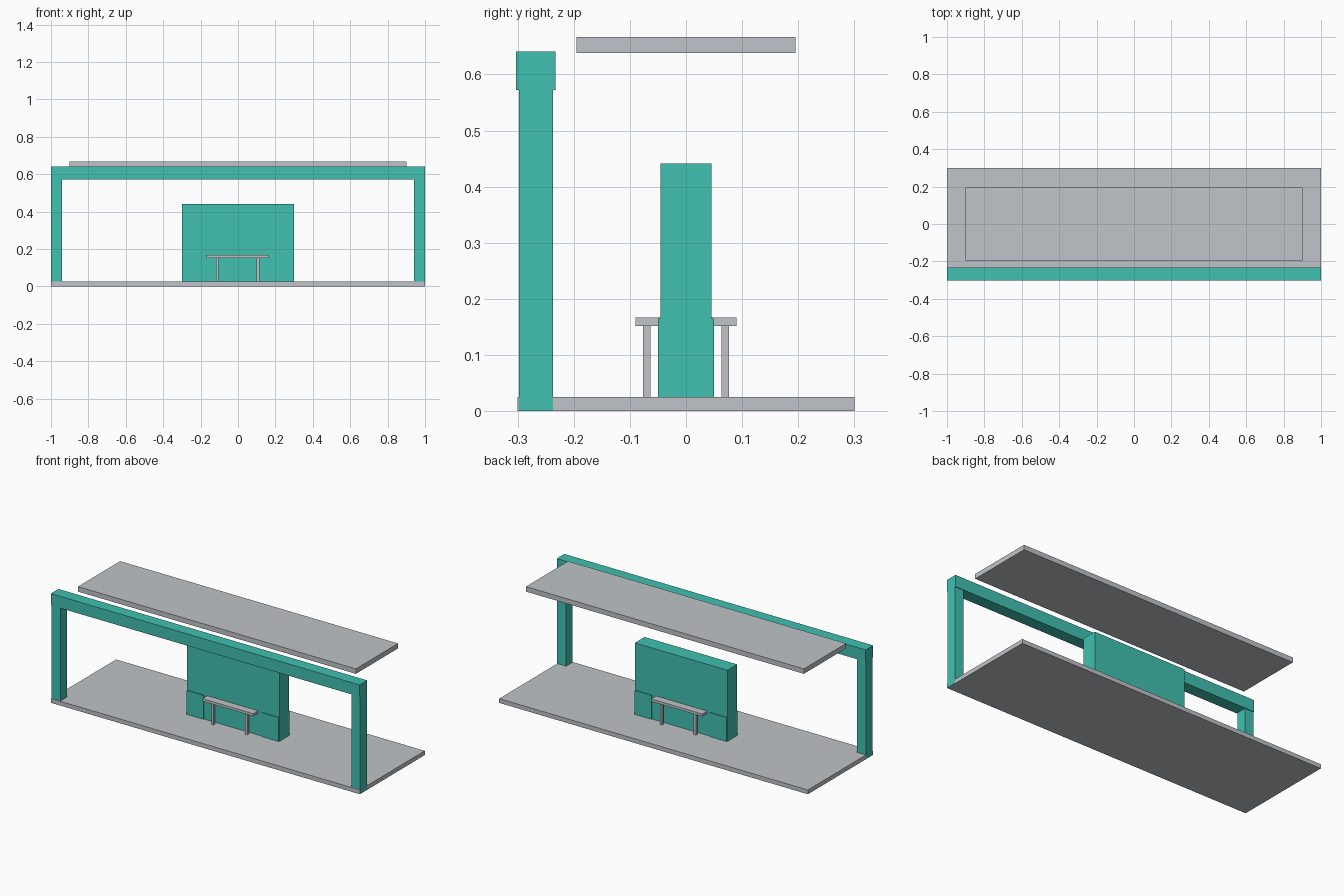
import bpy

cube = bpy.data.objects.get("Cube")
if cube:
    bpy.data.objects.remove(cube, do_unlink=True)


def material(name, rgb):
    m = bpy.data.materials.new(name)
    m.use_nodes = True
    m.diffuse_color = (*rgb, 1)
    m.node_tree.nodes["Principled BSDF"].inputs["Base Color"].default_value = (*rgb, 1)
    return m


TEAL = material("teal paint", (0.052, 0.53, 0.44))
GREY = material("pale grey", (0.53, 0.55, 0.58))


def box(name, x, y, z, mat):
    """Box from its (min, max) extents on each axis."""
    bpy.ops.mesh.primitive_cube_add(size=1, location=[sum(r) / 2 for r in (x, y, z)])
    ob = bpy.context.object
    ob.name = name
    ob.scale = [r[1] - r[0] for r in (x, y, z)]
    bpy.ops.object.transform_apply(location=False, rotation=False, scale=True)
    ob.data.materials.append(mat)
    return ob


def span(centre, half):
    return (centre - half, centre + half)


FLOOR = 0.025

# Platform and floating roof slab
box("platform", span(0, 0.9995), span(0, 0.3), (0, FLOOR), GREY)
box("roof_slab", span(0, 0.9), span(0, 0.195), (0.638, 0.667), GREY)

# Front portal frame
box("portal_beam", span(0, 1), (-0.303, -0.233), (0.572, 0.641), TEAL)
for side, sx in (("left", 1), ("right", -1)):
    box("portal_post_" + side, span(sx * 0.971, 0.029), (-0.298, -0.237), (0.001, 0.575), TEAL)

# Central dividing wall
box("dividing_wall", span(0, 0.3), span(0, 0.045), (0.001, 0.441), TEAL)

# Raised wall panels and a bench on each face of the wall
for face, sy in (("front", -1), ("back", 1)):
    for side, sx in (("left", 1), ("right", -1)):
        box(f"{face}_panel_{side}", span(sx * 0.244, 0.054),
            span(sy * 0.046, 0.004), (0.02, 0.165), TEAL)
        box(f"{face}_bench_leg_{side}", span(sx * 0.109 - 0.002, 0.007),
            span(sy * 0.07, 0.007), (FLOOR - 0.005, 0.155), GREY)
    box(f"{face}_bench_seat", span(-0.003, 0.165), span(sy * 0.066, 0.024),
        (0.152, 0.167), GREY)
